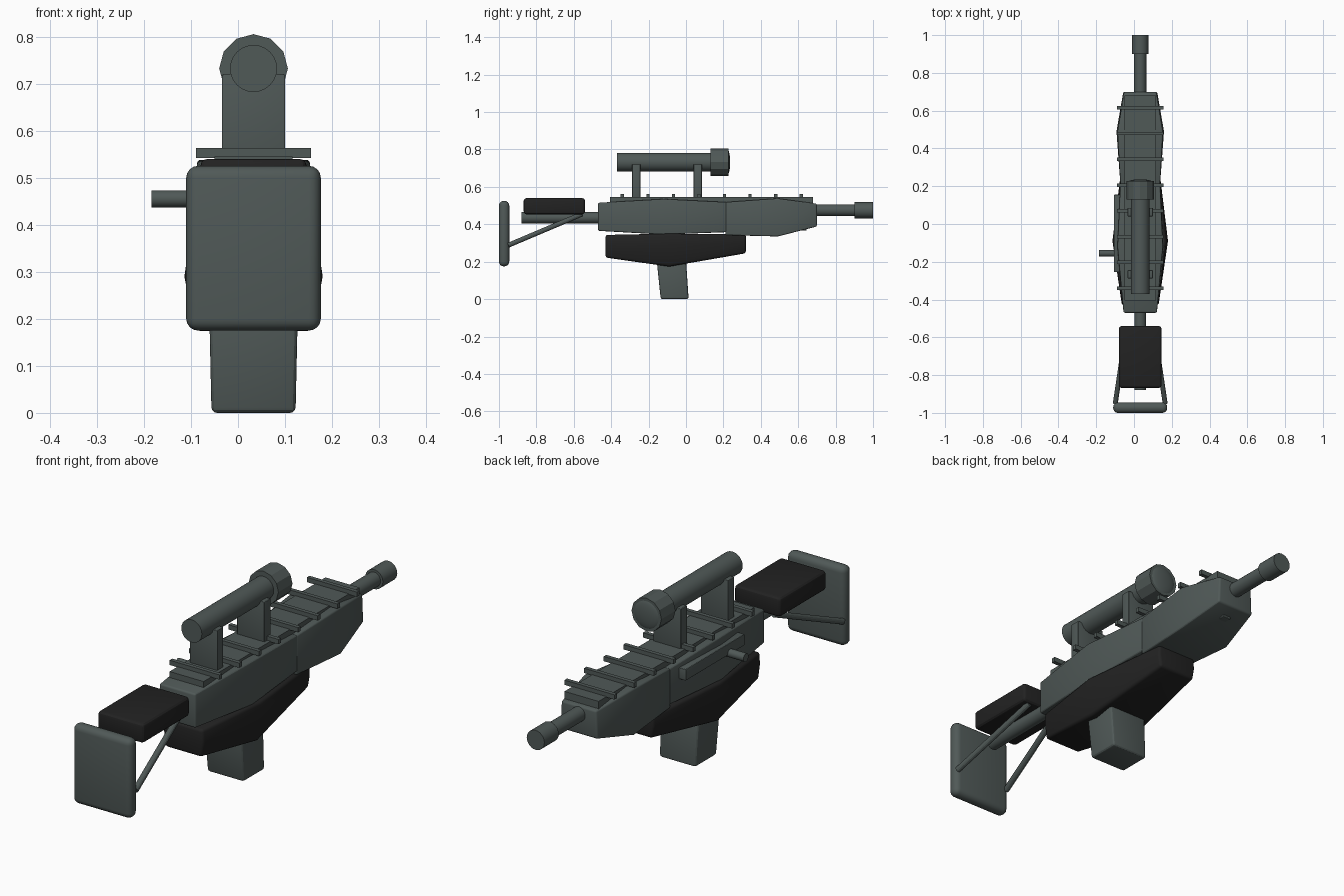
import bpy, bmesh, math
from mathutils import Vector

if "Cube" in bpy.data.objects:
    bpy.data.objects.remove(bpy.data.objects["Cube"])

CX = 0.033  # symmetry plane


def material(name, rgb):
    m = bpy.data.materials.new(name)
    m.diffuse_color = (*rgb, 1)
    m.use_nodes = True
    m.node_tree.nodes["Principled BSDF"].inputs["Base Color"].default_value = m.diffuse_color
    return m


GREY = material("gunmetal grey", (0.080, 0.100, 0.096))
BLACK = material("rubber black", (0.016, 0.016, 0.016))


def finish(name, bm, mat, bevel=0, segments=3):
    bmesh.ops.recalc_face_normals(bm, faces=bm.faces)
    mesh = bpy.data.meshes.new(name)
    bm.to_mesh(mesh)
    bm.free()
    mesh.materials.append(mat)
    ob = bpy.data.objects.new(name, mesh)
    bpy.context.collection.objects.link(ob)
    bpy.ops.object.select_all(action='DESELECT')
    ob.select_set(True)
    bpy.context.view_layer.objects.active = ob
    if bevel:
        mod = ob.modifiers.new("rounded edges", 'BEVEL')
        mod.width, mod.segments = bevel, segments
        mod.limit_method, mod.angle_limit = 'ANGLE', math.radians(30)
        bpy.ops.object.modifier_apply(modifier=mod.name)
    bpy.ops.object.shade_smooth_by_angle(angle=math.radians(28))
    return ob


def loft(name, sections, mat, bevel=0):
    """Skin along y; each section is (y, [(half_width, z), ...]) from bottom to top."""
    bm = bmesh.new()
    rings = []
    for y, side in sections:
        pts = [(CX + h, z) for h, z in side] + [(CX - h, z) for h, z in reversed(side)]
        rings.append([bm.verts.new((x, y, z)) for x, z in pts])
    n = len(rings[0])
    for a, b in zip(rings, rings[1:]):
        for i in range(n):
            j = (i + 1) % n
            bm.faces.new((a[i], a[j], b[j], b[i]))
    bm.faces.new(rings[0])
    bm.faces.new(rings[-1])
    return finish(name, bm, mat, bevel)


def box(name, x, y, z, mat, bevel=0, segments=3):
    bm = bmesh.new()
    bmesh.ops.create_cube(bm, size=1)
    for v in bm.verts:
        v.co = [(lo + hi) / 2 + c * (hi - lo) for c, (lo, hi) in zip(v.co, (x, y, z))]
    return finish(name, bm, mat, bevel, segments)


def rod(name, start, end, radius, mat, sides=24):
    a, b = Vector(start), Vector(end)
    bm = bmesh.new()
    bmesh.ops.create_cone(bm, cap_ends=True, segments=sides, radius1=radius,
                          radius2=radius, depth=(b - a).length)
    rot = (b - a).to_track_quat('Z', 'Y')
    for v in bm.verts:
        v.co = rot @ v.co + (a + b) / 2
    return finish(name, bm, mat)


def mid(half):
    return (CX - half, CX + half)


# Receiver halves
loft("rear_receiver", [
    (-0.47, [(0.088, 0.365), (0.088, 0.515)]),
    (-0.12, [(0.125, 0.345), (0.120, 0.535)]),
    (0.22, [(0.105, 0.358), (0.105, 0.518)])], GREY, 0.008)
loft("front_receiver", [
    (0.21, [(0.105, 0.342), (0.105, 0.518)]),
    (0.49, [(0.126, 0.335), (0.120, 0.538)]),
    (0.70, [(0.090, 0.388), (0.085, 0.510)])], GREY, 0.008)
box("underside_lug", mid(0.02), (0.57, 0.645), (0.366, 0.42), GREY, 0.004)

# Lower housing and grip
loft("lower_housing", [
    (-0.43, [(0.088, 0.222), (0.097, 0.29), (0.095, 0.343)]),
    (-0.09, [(0.125, 0.174), (0.147, 0.29), (0.138, 0.350)]),
    (0.32, [(0.088, 0.245), (0.097, 0.30), (0.095, 0.346)])], BLACK, 0.012)
grip = box("grip", mid(0.094), (-0.157, 0.0), (0.0, 0.21), GREY, 0.012)
for v in grip.data.vertices:  # rake and taper towards the foot
    t = 1 - v.co.z / 0.21
    v.co.x = CX + (v.co.x - CX) * (1 - 0.05 * t)
    v.co.y += t * (0.0175 - 0.05 * (v.co.y + 0.07))

# Top rail with cross bars
box("rail", mid(0.083), (-0.405, 0.68), (0.49, 0.545), GREY)
for i in range(8):
    y = -0.34 + i * 0.1365
    box("rail_bar", mid(0.122), (y - 0.009, y + 0.009), (0.542, 0.563), GREY)

# Barrel and muzzle
rod("barrel", (CX, 0.66, 0.475), (CX, 0.92, 0.475), 0.032, GREY)
rod("muzzle", (CX, 0.90, 0.475), (CX, 1.0, 0.475), 0.043, GREY)

# Scope with mounts and domed lens
SZ = 0.732
rod("scope_tube", (CX, -0.37, SZ), (CX, 0.15, SZ), 0.05, GREY)
rod("scope_bell", (CX, 0.13, SZ), (CX, 0.228, SZ), 0.073, GREY, 12)
bm = bmesh.new()
bmesh.ops.create_uvsphere(bm, u_segments=24, v_segments=12, radius=0.066)
for v in bm.verts:
    v.co = (CX + v.co.x, 0.222 + v.co.y * 0.22, SZ + v.co.z)
finish("scope_lens", bm, GREY)
for y in (-0.266, 0.063):
    box("scope_mount", mid(0.067), (y - 0.022, y + 0.022), (0.53, 0.72), GREY, 0.003)

# Charging handle and its side panel
box("side_panel", (-0.107, -0.07), (-0.255, 0.155), (0.45, 0.50), GREY, 0.003)
rod("charging_handle", (-0.184, -0.155, 0.455), (-0.08, -0.155, 0.455), 0.018, GREY, 16)

# Stock: tube, cheek rest, butt plate and two struts
rod("stock_tube", (CX, -0.88, 0.435), (CX, -0.45, 0.435), 0.031, GREY)
box("cheek_rest", mid(0.113), (-0.868, -0.54), (0.453, 0.54), BLACK, 0.016)
box("butt_plate", mid(0.143), (-1.0, -0.945), (0.175, 0.525), GREY, 0.025, 4)
for side in (-1, 1):
    rod("stock_strut", (CX + side * 0.132, -0.95, 0.288),
        (CX + side * 0.073, -0.555, 0.455), 0.013, GREY, 12)
